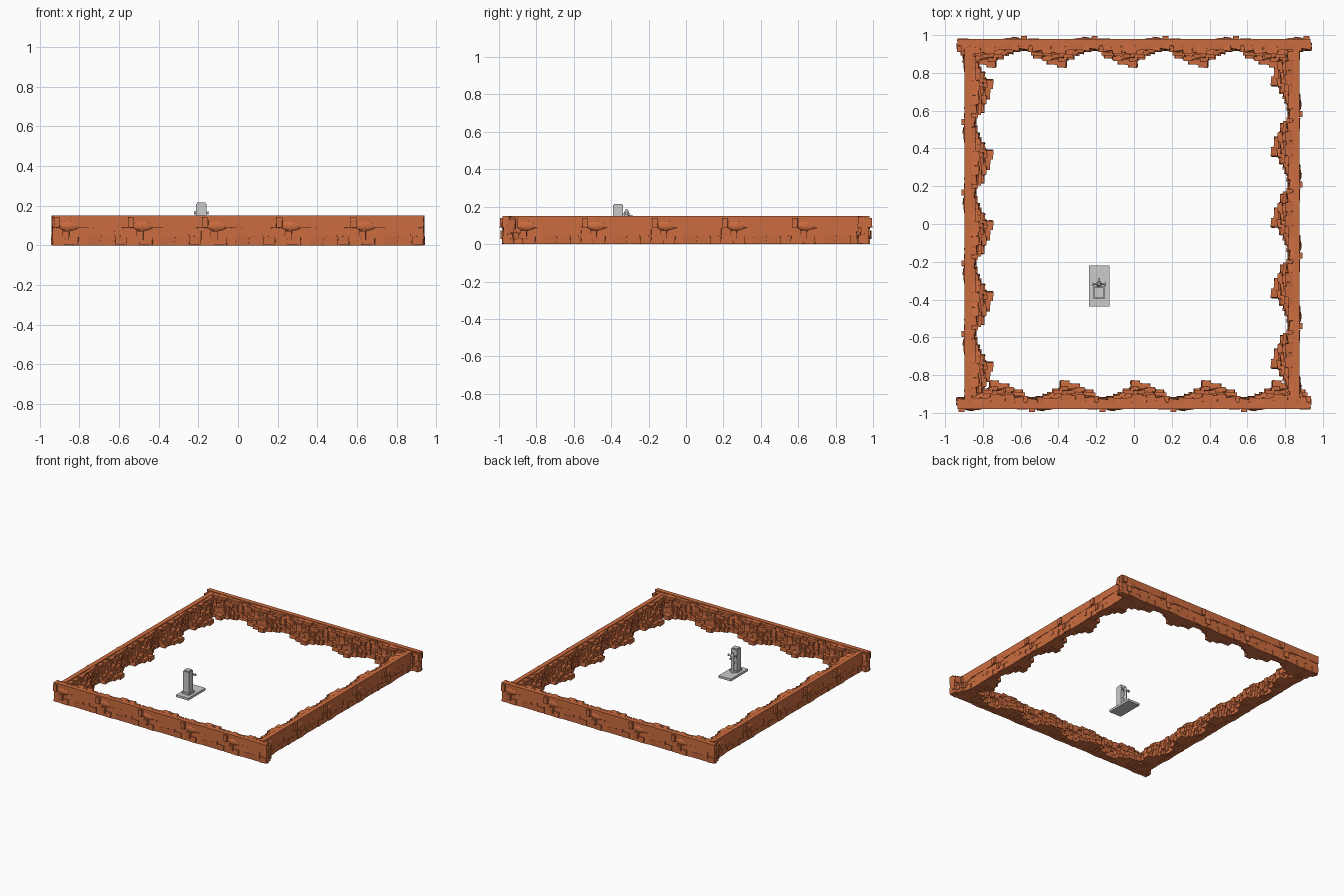
import bpy, bmesh, math, random
from mathutils import Matrix, Vector

if "Cube" in bpy.data.objects:
    bpy.data.objects.remove(bpy.data.objects["Cube"])

random.seed(7)
SEG = 0.374      # length of one repeating cliff section
HEIGHT = 0.15

rock_mat = bpy.data.materials.new("orange_rock")
rock_mat.diffuse_color = (0.60, 0.15, 0.05, 1)
rock_mat.use_nodes = True
rock_mat.node_tree.nodes["Principled BSDF"].inputs["Base Color"].default_value = rock_mat.diffuse_color


def add_box(bm, lo, hi, jitter=0.0, taper=0.0):
    """Box from lo to hi; inner (+y) end may taper and corners may wander."""
    lo, hi = Vector(lo), Vector(hi)
    mid, size = (lo + hi) / 2, hi - lo
    mat = Matrix.Translation(mid) @ Matrix.Diagonal((*size, 1))
    verts = bmesh.ops.create_cube(bm, size=1, matrix=mat)["verts"]
    for v in verts:
        if v.co.y > mid.y:
            v.co.x = mid.x + (v.co.x - mid.x) * (1 - taper)
            v.co.z = mid.z + (v.co.z - mid.z) * (1 - taper)
        v.co += Vector([random.uniform(-jitter, jitter) for _ in range(3)])
        v.co.z = min(max(v.co.z, 0), HEIGHT)


def finish(bm, name, mat=None):
    mesh = bpy.data.meshes.new(name)
    bm.to_mesh(mesh)
    bm.free()
    if mat:
        mesh.materials.append(mat)
    return mesh


def add_object(name, mesh):
    ob = bpy.data.objects.new(name, mesh)
    bpy.context.collection.objects.link(ob)
    return ob


# One cliff section: x along the wall, y inward from the outer face
bm = bmesh.new()
add_box(bm, (0, 0, 0.09), (SEG, 0.036, HEIGHT))          # smooth upper band
add_box(bm, (0, 0.008, 0), (SEG, 0.036, 0.09))           # core

# Stepped rocks on the inner face, deepest in the middle and at the foot
ROWS = 5
for row in range(ROWS):
    t = 1 - row / (ROWS - 1)
    z0 = row * HEIGHT / ROWS
    x = 0.0
    while x < SEG - 0.012:
        w = min(random.uniform(0.022, 0.055), SEG - x)
        c = x + w / 2
        bump = min(1, max(0, 1.35 - abs(c - 0.215) / 0.11))
        depth = 0.046 + 0.018 * t + bump * (0.028 + 0.046 * t) + random.uniform(-0.012, 0.014)
        z1 = min(HEIGHT - 0.003, z0 + HEIGHT / ROWS + random.uniform(0, 0.018))
        add_box(bm, (x - 0.004, 0.025, max(0, z0 - 0.004)), (x + w + 0.004, depth, z1), 0.005, 0.1)
        x += w

# Low stones on the outer face
for row, (z0, z1) in enumerate([(0, 0.045), (0.042, 0.088)]):
    x = 0.0
    while x < SEG - 0.02:
        w = min(random.uniform(0.04, 0.09), SEG - x)
        add_box(bm, (x + 0.001, random.uniform(-0.004, 0.004), z0), (x + w, 0.03, z1), 0.003)
        x += w

# Protruding blocks and a rounded boulder on the outer face
add_box(bm, (0.005, -0.014, 0.088), (0.037, 0.02, 0.14), 0.002)
add_box(bm, (0.05, -0.008, 0.03), (0.085, 0.02, 0.075), 0.004)
bmesh.ops.create_icosphere(bm, subdivisions=2, radius=1, matrix=Matrix.Translation(
    (0.08, 0.006, 0.098)) @ Matrix.Diagonal((0.055, 0.013, 0.026, 1)))
section = finish(bm, "cliff_section", rock_mat)

# Four cliffs, each a run of five sections
half = SEG * 2.5
walls = [("front_cliff", (-half, -0.98), 0), ("right_cliff", (0.877, -half), 90),
         ("back_cliff", (half, 0.98), 180), ("left_cliff", (-0.897, half), -90)]
for name, (px, py), angle in walls:
    ob = add_object(name, section)
    ob.location = (px, py, 0)
    ob.rotation_euler.z = math.radians(angle)
    arr = ob.modifiers.new("repeat", "ARRAY")
    arr.count = 5
    arr.use_relative_offset = False
    arr.use_constant_offset = True
    arr.constant_offset_displace = (SEG, 0, 0)


def box_part(name, lo, hi):
    bm = bmesh.new()
    add_box(bm, lo, hi)
    # corners above HEIGHT are clamped for rocks only, so restore them
    for v in bm.verts:
        v.co.z = lo[2] if v.co.z <= lo[2] + 1e-6 and lo[2] < HEIGHT else v.co.z
    top = sorted(bm.verts, key=lambda v: v.index)
    return add_object(name, finish(bm, name))


def cyl_part(name, loc, r1, r2, depth, axis="Z", sides=12):
    bm = bmesh.new()
    rot = Matrix.Rotation(math.pi / 2, 4, "Y") if axis == "X" else Matrix()
    bmesh.ops.create_cone(bm, cap_ends=True, segments=sides, radius1=r1, radius2=r2,
                          depth=depth, matrix=Matrix.Translation(loc) @ rot)
    return add_object(name, finish(bm, name))


HEIGHT = 1.0     # rock height limit no longer applies
CX = -0.185
# Grey post on its plate
box_part("base_plate", (CX - 0.054, -0.436, 0.012), (CX + 0.054, -0.221, 0.030))
box_part("post_foot", (CX - 0.032, -0.395, 0.030), (CX + 0.032, -0.330, 0.045))
box_part("post", (CX - 0.021, -0.384, 0.030), (CX + 0.021, -0.342, 0.215))
for s in (-1, 1):
    box_part("post_side_trim", (CX + s * 0.023 - 0.003, -0.389, 0.04), (CX + s * 0.023 + 0.003, -0.337, 0.208))
for y in (-0.389, -0.342):
    box_part("post_face_trim", (CX - 0.026, y, 0.04), (CX + 0.026, y + 0.005, 0.208))

# Small pump-like fitting in front of the post
cyl_part("fitting_stem", (CX, -0.318, 0.098), 0.010, 0.010, 0.136)
cyl_part("fitting_collar", (CX, -0.318, 0.160), 0.016, 0.016, 0.012)
cyl_part("fitting_cap", (CX, -0.318, 0.176), 0.013, 0.007, 0.020)
cyl_part("fitting_crossbar", (CX, -0.318, 0.165), 0.004, 0.004, 0.066, "X")
for s in (-1, 1):
    cyl_part("crossbar_knob", (CX + s * 0.033, -0.318, 0.165), 0.009, 0.009, 0.006, "X")
box_part("fitting_bracket", (CX - 0.008, -0.340, 0.10), (CX + 0.008, -0.318, 0.115))
box_part("fitting_spout", (CX - 0.004, -0.318, 0.145), (CX + 0.004, -0.285, 0.155))
